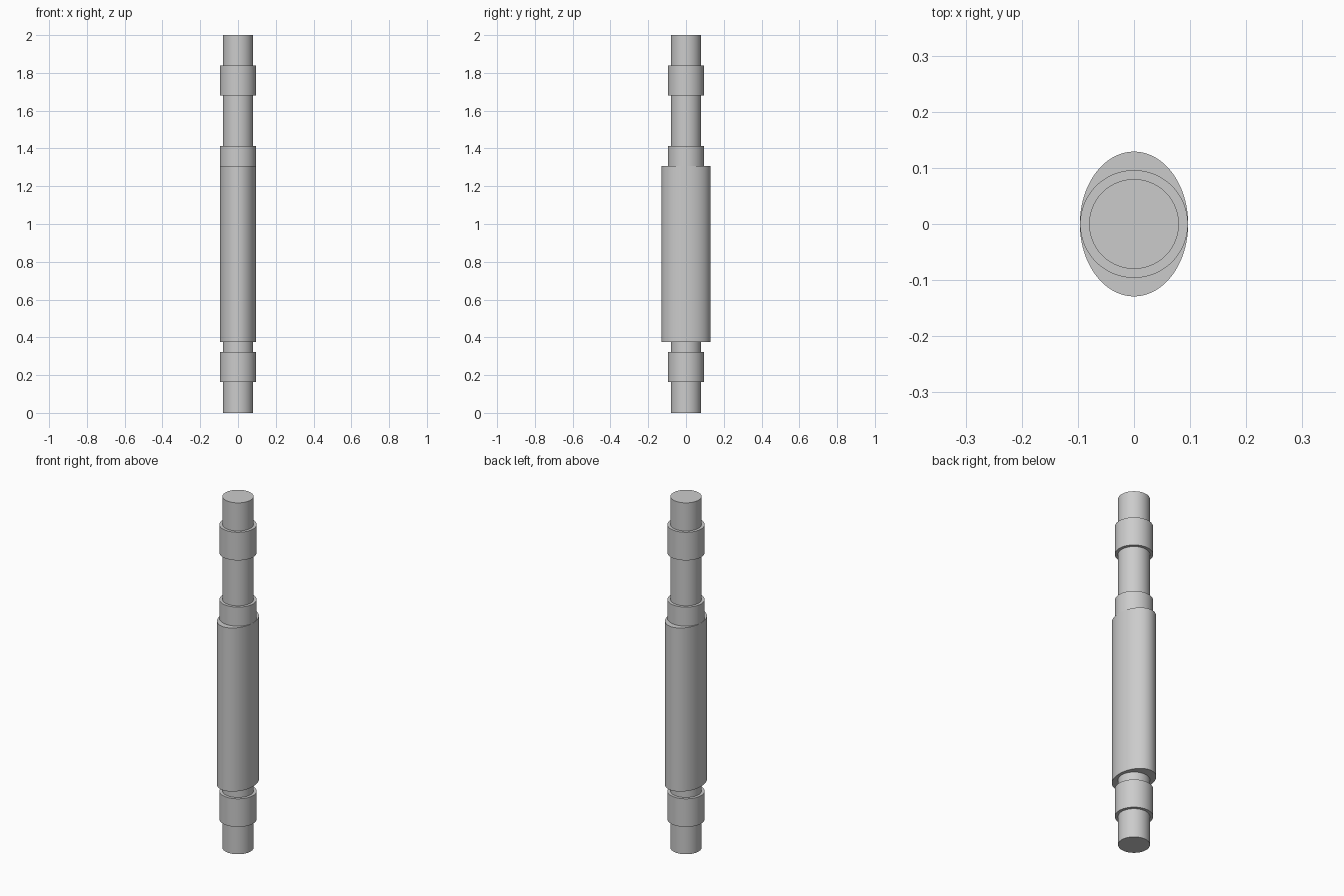
import bpy
import math

# Remove the default cube
cube = bpy.data.objects.get("Cube")
if cube:
    bpy.data.objects.remove(cube, do_unlink=True)

# Single grey metal
grey = bpy.data.materials.new("plain_grey")
grey.use_nodes = True
colour = (0.6, 0.6, 0.6, 1.0)
grey.diffuse_color = colour
grey.node_tree.nodes["Principled BSDF"].inputs["Base Color"].default_value = colour


def cylinder(name, rx, ry, bottom, top):
    """Upright cylinder with an elliptical section between two heights."""
    bpy.ops.mesh.primitive_cylinder_add(
        vertices=96, radius=1, depth=1, location=(0, 0, (bottom + top) / 2))
    obj = bpy.context.object
    obj.name = name
    obj.scale = (rx, ry, top - bottom)
    bpy.ops.object.transform_apply(location=False, rotation=False, scale=True)
    bpy.ops.object.shade_smooth_by_angle(angle=math.radians(30))
    obj.data.materials.append(grey)
    return obj


ROD = 0.08
COLLAR = 0.096

# Central rod, full height
cylinder("shaft", ROD, ROD, 0.0, 2.0)

# Round collars
cylinder("lower_collar", COLLAR, COLLAR, 0.163, 0.323)
cylinder("upper_collar", COLLAR, COLLAR, 1.68, 1.84)
cylinder("body_shoulder", COLLAR, COLLAR, 1.30, 1.414)

# Oval main body
cylinder("oval_body", COLLAR + 0.0005, 0.129, 0.375, 1.306)
